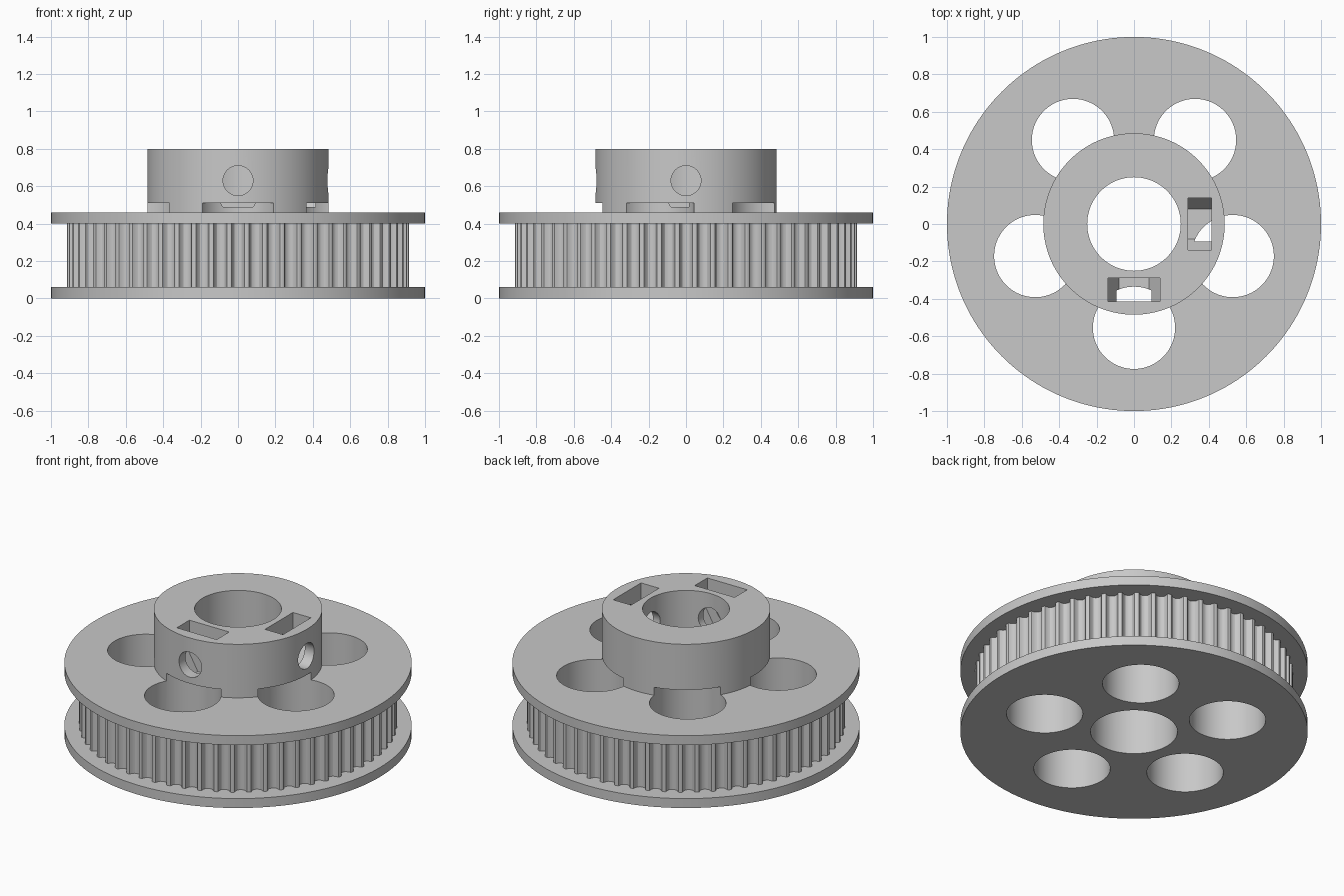
import bpy
import bmesh
from math import sin, cos, pi, radians

cube = bpy.data.objects.get("Cube")
if cube:
    bpy.data.objects.remove(cube, do_unlink=True)

grey = bpy.data.materials.new("plain grey")
grey.use_nodes = True
COLOUR = (0.58, 0.58, 0.58, 1)
grey.diffuse_color = COLOUR
grey.node_tree.nodes["Principled BSDF"].inputs["Base Color"].default_value = COLOUR


def prism(name, outline, low, high, place=lambda x, y, z: (x, y, z)):
    """Extrude an outline from low to high; place maps it into the model."""
    bm = bmesh.new()
    rings = [[bm.verts.new(place(x, y, z)) for x, y in outline] for z in (low, high)]
    bm.faces.new(rings[0])
    bm.faces.new(rings[1])
    count = len(outline)
    for i in range(count):
        j = (i + 1) % count
        bm.faces.new((rings[0][i], rings[0][j], rings[1][j], rings[1][i]))
    bmesh.ops.recalc_face_normals(bm, faces=bm.faces)
    mesh = bpy.data.meshes.new(name)
    bm.to_mesh(mesh)
    bm.free()
    mesh.materials.append(grey)
    obj = bpy.data.objects.new(name, mesh)
    bpy.context.collection.objects.link(obj)
    return obj


def circle(radius, sides, cx=0, cy=0, start=0):
    angles = [start + 2 * pi * i / sides for i in range(sides)]
    return [(cx + radius * cos(a), cy + radius * sin(a)) for a in angles]


def combine(body, other, operation):
    """Apply a boolean to the body and discard the helper."""
    other.hide_render = True
    mod = body.modifiers.new("join", 'BOOLEAN')
    mod.object = other
    mod.operation = operation
    mod.solver = 'EXACT'
    bpy.context.view_layer.objects.active = body
    bpy.ops.object.modifier_apply(modifier=mod.name)
    bpy.data.objects.remove(other, do_unlink=True)


# Toothed rim: one rounded belt groove repeated around the circle
TEETH, RIM = 60, 0.915
half = [(0.041, 0), (0.036, 0.002), (0.032, 0.011), (0.028, 0.0215), (0.020, 0.031), (0.007, 0.0365)]
groove = [(-w, d) for w, d in half] + [(w, d) for w, d in reversed(half)]
outline = []
for i in range(TEETH):
    turn = 2 * pi * i / TEETH
    outline += [((RIM - d) * cos(turn + w / RIM), (RIM - d) * sin(turn + w / RIM))
                for w, d in groove]
pulley = prism("belt_pulley", outline, 0.03, 0.43)

# Flanges and hub
combine(pulley, prism("lower_flange", circle(1, 160), 0, 0.06), 'UNION')
combine(pulley, prism("upper_flange", circle(1, 160), 0.40, 0.46), 'UNION')
combine(pulley, prism("hub", circle(0.485, 128), 0.42, 0.80), 'UNION')

# Shaft bore and five lightening holes that bite into the hub
combine(pulley, prism("bore", circle(0.25, 96), -0.1, 1), 'DIFFERENCE')
for i in range(5):
    a = radians(-90 + 72 * i)
    hole = circle(0.22, 72, 0.555 * cos(a), 0.555 * sin(a))
    combine(pulley, prism("lightening_hole", hole, -0.1, 0.51), 'DIFFERENCE')


# Set screw holes and nut traps, on the front and the left
def front(x, z, depth):
    return (x, -depth, z)


def left(x, z, depth):
    return (depth, x, z)


SCREW_Z = 0.63
for side in (front, left):
    slot = [(-0.14, SCREW_Z), (0.14, SCREW_Z), (0.14, 0.9), (-0.14, 0.9)]
    nut = circle(0.162, 6, 0, SCREW_Z)
    screw = circle(0.08, 40, 0, SCREW_Z)
    combine(pulley, prism("nut_slot", slot, 0.288, 0.414, side), 'DIFFERENCE')
    combine(pulley, prism("nut_trap", nut, 0.288, 0.414, side), 'DIFFERENCE')
    combine(pulley, prism("screw_hole", screw, 0.1, 0.6, side), 'DIFFERENCE')

# Smooth round walls, crisp edges
bpy.ops.object.select_all(action='DESELECT')
pulley.select_set(True)
bpy.context.view_layer.objects.active = pulley
bpy.ops.object.shade_smooth_by_angle(angle=radians(25))
